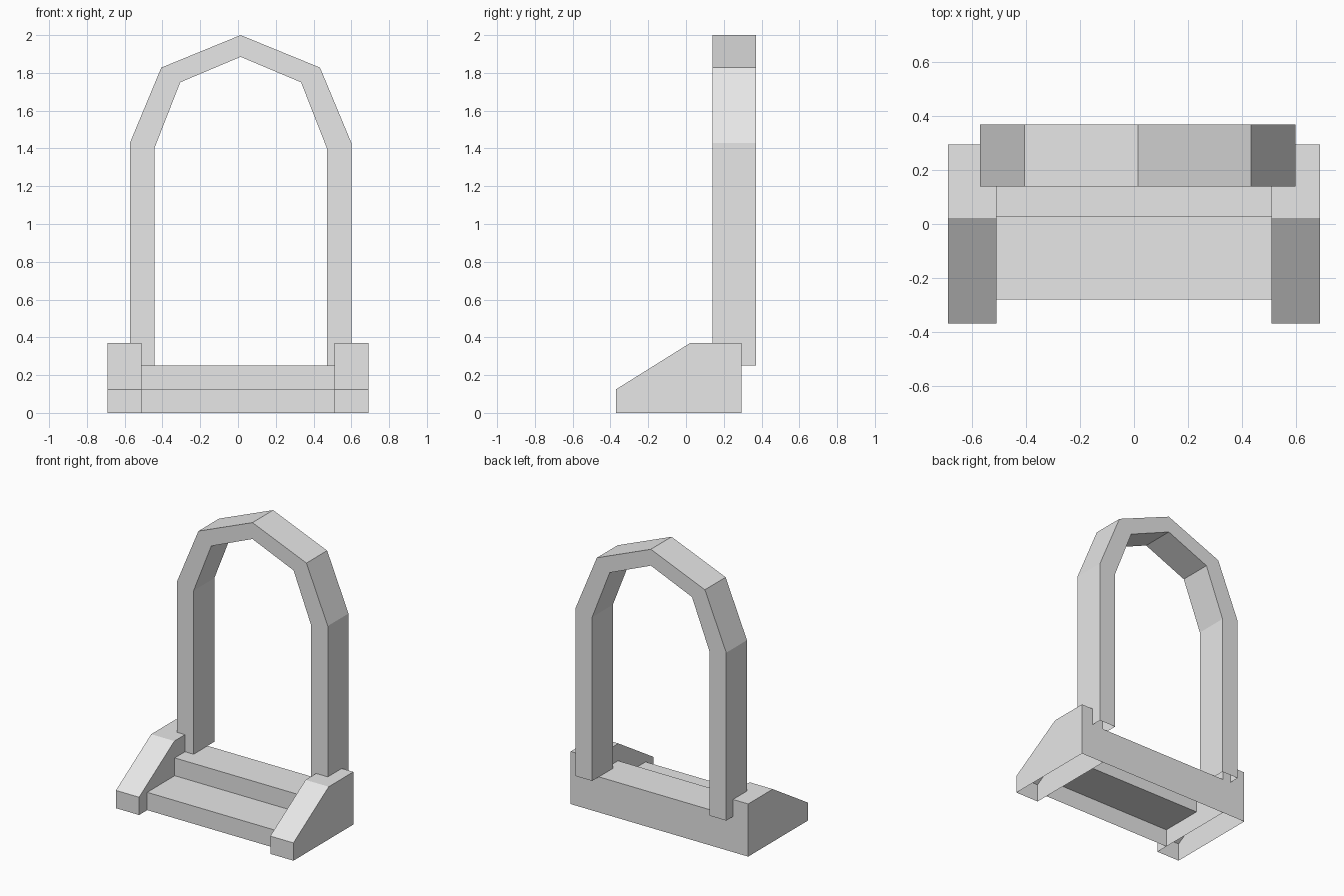
import bpy
import bmesh

if "Cube" in bpy.data.objects:
    bpy.data.objects.remove(bpy.data.objects["Cube"], do_unlink=True)

# Single plain stone colour
stone = bpy.data.materials.new("light_grey_stone")
stone.use_nodes = True
GREY = (0.8, 0.8, 0.8, 1.0)
stone.diffuse_color = GREY
stone.node_tree.nodes["Principled BSDF"].inputs["Base Color"].default_value = GREY


def extrude_shell(name, profile, place, start, end, floor, capped=True):
    """Extrude a closed profile, leaving the sides lying on the floor open."""
    bm = bmesh.new()
    near = [bm.verts.new(place(p, start)) for p in profile]
    far = [bm.verts.new(place(p, end)) for p in profile]
    count = len(profile)
    for i in range(count):
        j = (i + 1) % count
        if profile[i][1] == floor and profile[j][1] == floor:
            continue
        bm.faces.new((near[i], near[j], far[j], far[i]))
    if capped:
        bm.faces.new(near)
        bm.faces.new(far[::-1])
    bmesh.ops.recalc_face_normals(bm, faces=bm.faces[:])
    mesh = bpy.data.meshes.new(name)
    bm.to_mesh(mesh)
    bm.free()
    mesh.materials.append(stone)
    obj = bpy.data.objects.new(name, mesh)
    bpy.context.collection.objects.link(obj)
    return obj


def across(p, x):
    return (x, p[0], p[1])


def along(p, y):
    return (p[0], y, p[1])


BACK, INNER, OUTER = 0.295, 0.51, 0.69
STEP, TREAD, BLOCK = 0.125, 0.25, 0.37

# Two steps, hollow underneath
steps = [(-0.28, 0), (-0.28, STEP), (0.026, STEP), (0.026, TREAD),
         (BACK, TREAD), (BACK, 0)]
extrude_shell("steps", steps, across, -INNER, INNER, 0, capped=False)

# Sloped cheek blocks at both ends of the steps, open below
cheek = [(-0.37, 0), (-0.37, STEP), (0.022, BLOCK), (BACK, BLOCK), (BACK, 0)]
for side, sign in (("left", 1), ("right", -1)):
    extrude_shell(side + "_cheek_block", cheek, across,
                  sign * INNER, sign * OUTER, 0)

# Faceted arch standing on the upper step, set slightly off centre
CENTRE = 0.014
outer_half = [(0.586, TREAD), (0.586, 1.43), (0.42, 1.828)]
inner_half = [(0.457, TREAD), (0.457, 1.40), (0.32, 1.75)]


def full_arch(half, crown):
    left = [(CENTRE + x, z) for x, z in half]
    right = [(CENTRE - x, z) for x, z in reversed(half)]
    return left + [(CENTRE, crown)] + right


arch = full_arch(outer_half, 2.0) + full_arch(inner_half, 1.885)[::-1]
extrude_shell("arch", arch, along, 0.14, 0.37, TREAD)
